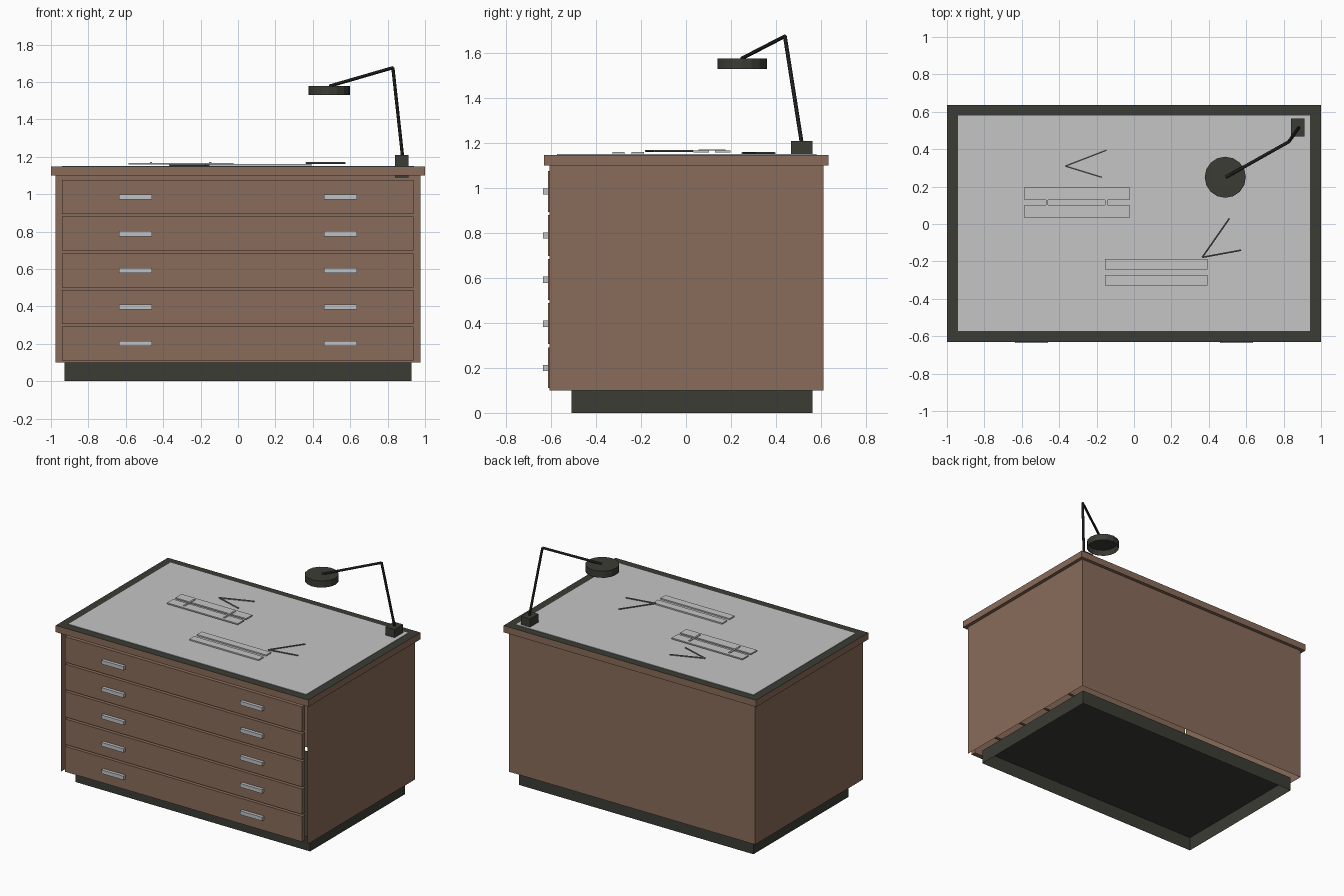
import bpy, bmesh
from mathutils import Vector

cube = bpy.data.objects.get("Cube")
if cube:
    bpy.data.objects.remove(cube, do_unlink=True)


def material(name, rgb):
    m = bpy.data.materials.new(name)
    m.use_nodes = True
    m.diffuse_color = (*rgb, 1)
    m.node_tree.nodes["Principled BSDF"].inputs["Base Color"].default_value = (*rgb, 1)
    return m


BROWN = material("brown wood", (0.25, 0.15, 0.1))
DARK = material("dark green grey", (0.045, 0.045, 0.036))
GREY = material("table grey", (0.56, 0.56, 0.56))
METAL = material("pale metal", (0.52, 0.54, 0.56))
STEEL = material("mid steel", (0.18, 0.18, 0.18))
BLACK = material("arm black", (0.03, 0.03, 0.025))


def finish(bm, name, *mats):
    mesh = bpy.data.meshes.new(name)
    bm.to_mesh(mesh)
    bm.free()
    for m in mats:
        mesh.materials.append(m)
    obj = bpy.data.objects.new(name, mesh)
    bpy.context.collection.objects.link(obj)
    return obj


def box(name, x, y, z, *mats, open_sides=()):
    """Box from (low, high) pairs on each axis, without the faces along open_sides."""
    bm = bmesh.new()
    bmesh.ops.create_cube(bm, size=1)
    bm.normal_update()
    gone = [f for f in bm.faces if any(f.normal.dot(Vector(d)) > 0.9 for d in open_sides)]
    bmesh.ops.delete(bm, geom=gone, context='FACES_ONLY')
    for v in bm.verts:
        v.co = [(lo + hi) / 2 + c * (hi - lo) for c, (lo, hi) in zip(v.co, (x, y, z))]
    return finish(bm, name, *mats)


def rod(name, a, b, radius, sides, mat):
    """Straight rod between two points."""
    a, b = Vector(a), Vector(b)
    bm = bmesh.new()
    bmesh.ops.create_cone(bm, cap_ends=True, segments=sides, radius1=radius,
                          radius2=radius, depth=(b - a).length)
    obj = finish(bm, name, mat)
    obj.location = (a + b) / 2
    obj.rotation_mode = 'QUATERNION'
    obj.rotation_quaternion = (b - a).to_track_quat('Z', 'Y')
    return obj


FRONT, UP, DOWN = (0, -1, 0), (0, 0, 1), (0, 0, -1)

# Hollow plinth and thin carcass, open to the front and below
box("plinth", (-0.928, 0.928), (-0.51, 0.563), (0, 0.1), DARK, open_sides=(DOWN,))
box("carcass", (-0.975, 0.975), (-0.608, 0.611), (0.1, 1.1), BROWN,
    open_sides=(FRONT, UP, DOWN))

# Top slab with a dark upper face and a drawing surface
slab = box("top_slab", (-1, 1), (-0.632, 0.635), (1.1, 1.148), BROWN, DARK)
for f in slab.data.polygons:
    f.material_index = int(f.normal.z > 0.5)
box("drawing_surface", (-0.941, 0.941), (-0.573, 0.58), (1.147, 1.151), GREY)

# Drawers, each with two handles
for i in range(5):
    z = 0.11 + i * 0.196
    box(f"drawer_front_{i + 1}", (-0.94, 0.937), (-0.613, -0.578), (z, z + 0.182), BROWN)
    for side, x in (("right", -0.548), ("left", 0.548)):
        box(f"{side}_handle_{i + 1}", (x - 0.087, x + 0.087), (-0.636, -0.613),
            (z + 0.077, z + 0.104), METAL)

# Parallel rulers
for name, x, bars, z in (
        ("back_ruler", (-0.585, -0.025), ((0.033, 0.102), (0.128, 0.197)), 1.158),
        ("front_ruler", (-0.155, 0.393), ((-0.328, -0.273), (-0.243, -0.188)), 1.151)):
    for part, y in zip(("lower", "upper"), bars):
        box(f"{name}_{part}_bar", x, y, (z, z + 0.009), GREY)
for n, x in enumerate((-0.465, -0.148)):
    box(f"back_ruler_link_{n + 1}", (x - 0.006, x + 0.006), (0.055, 0.175), (1.167, 1.172), GREY)

# Dividers: two thin legs meeting at a hinge
for name, hinge, tips, z in (
        ("back_dividers", (-0.367, 0.31), ((-0.147, 0.395), (-0.172, 0.25)), 1.156),
        ("front_dividers", (0.365, -0.178), ((0.51, 0.03), (0.573, -0.14)), 1.166)):
    for n, tip in enumerate(tips):
        rod(f"{name}_leg_{n + 1}", (*hinge, z), (*tip, z), 0.0048, 6, STEEL)

# Desk lamp: clamp, jointed arm and hollow shade
box("lamp_clamp", (0.84, 0.912), (0.467, 0.563), (1.088, 1.21), DARK)
elbow = (0.828, 0.44, 1.676)
rod("lamp_lower_arm", (0.88, 0.515, 1.2), elbow, 0.0088, 8, BLACK)
rod("lamp_upper_arm", elbow, (0.49, 0.25, 1.578), 0.0088, 8, BLACK)

bm = bmesh.new()
bmesh.ops.create_cone(bm, cap_ends=True, segments=16, radius1=0.11, radius2=0.11, depth=0.048)
bm.normal_update()
under = [f for f in bm.faces if f.normal.z < -0.5]
bmesh.ops.inset_region(bm, faces=under, thickness=0.015)
bmesh.ops.translate(bm, verts=under[0].verts, vec=(0, 0, 0.035))
bm.normal_update()
shade = finish(bm, "lamp_shade", DARK)
shade.location = (0.488, 0.25, 1.554)
